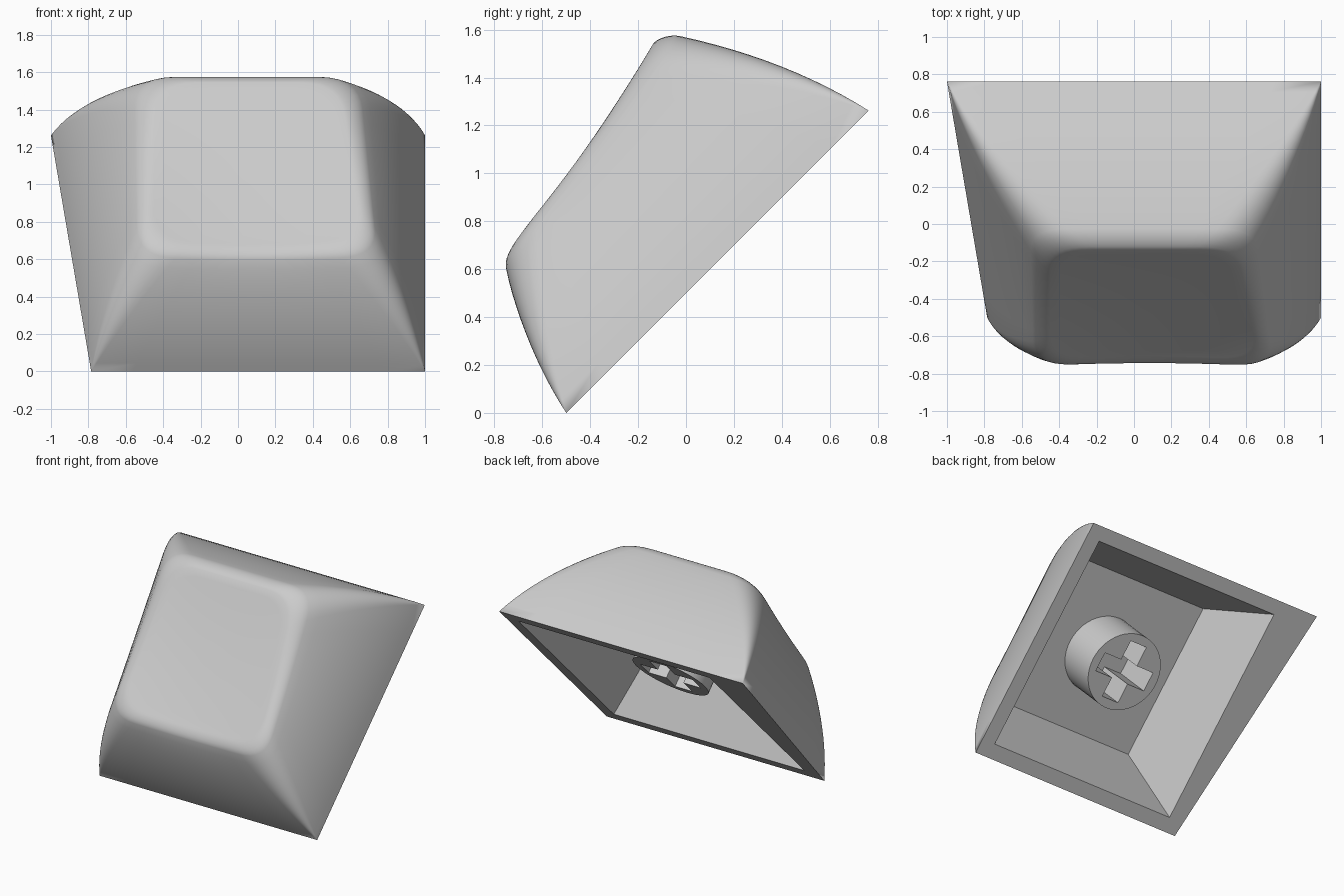
import bpy, bmesh, math
from mathutils import Matrix, Vector

if "Cube" in bpy.data.objects:
    bpy.data.objects.remove(bpy.data.objects["Cube"])

# The cap is built lying flat (x, v = depth, n = height), then tipped back 45 degrees
TILT = Matrix.Translation((0, -0.5, 0)) @ Matrix.Rotation(math.radians(45), 4, 'X')

# Corners: front left, front right, back right, back left
BASE = [Vector(p) for p in ((-0.785, 0), (1, 0), (1, 1.785), (-1, 1.785))]
TOP = [Vector(p) for p in ((-0.51, 0.28), (0.72, 0.28), (0.61, 1.41), (-0.505, 1.41))]
SIGNS = [(1, 1), (-1, 1), (-1, -1), (1, -1)]

grey = bpy.data.materials.new("light_grey")
grey.diffuse_color = (0.6, 0.6, 0.6, 1)
grey.use_nodes = True
grey.node_tree.nodes["Principled BSDF"].inputs["Base Color"].default_value = grey.diffuse_color


def outline(corners, r, arc=8, straight=8):
    """Rounded four-sided outline with a fixed point count."""
    pts = []
    for i, p in enumerate(corners):
        nxt, prev = corners[(i + 1) % 4], corners[i - 1]
        a = p + (prev - p).normalized() * r
        b = p + (nxt - p).normalized() * r
        for k in range(arc + 1):
            u = k / arc
            pts.append(a * (1 - u) ** 2 + p * 2 * u * (1 - u) + b * u * u)
        end = nxt + (p - nxt).normalized() * r
        pts += [b.lerp(end, k / straight) for k in range(1, straight)]
    return pts


def cap_height(p, t):
    """Sloping, slightly dished top, scaled down toward the base by t."""
    w = (p.y - 0.28) / 1.13
    X = max(-1, min(1, (p.x - 0.08) / 0.58))
    V = max(-1, min(1, 2 * w - 1))
    dish = 0.03 * (1 - X * X) * (1 - V) / 2 + 0.02 * (1 - V * V)
    return 0.66 + 0.174 * max(0, min(1, w)) - dish * t ** 6


def outer_ring(t, inset=0.0, scale=1.0):
    f = 0.5 * t + 0.5 * t * t
    corners = [b.lerp(c, f) + Vector(s) * inset for b, c, s in zip(BASE, TOP, SIGNS)]
    mid = sum(corners, Vector((0, 0))) / 4
    lo, hi = corners[0].y, corners[2].y
    ring = []
    for p in outline(corners, 0.22 * t):
        q = mid + (p - mid) * scale
        # match each point to the place on the top it rises to
        top = Vector((q.x, 0.28 + 1.13 * (q.y - lo) / (hi - lo)))
        ring.append((q.x, q.y, t * cap_height(top, t)))
    return ring


def rect_ring(x0, x1, v0, v1, n):
    corners = [Vector(p) for p in ((x0, v0), (x1, v0), (x1, v1), (x0, v1))]
    return [(p.x, p.y, n) for p in outline(corners, 0)]


def finish(ob):
    ob.data.materials.clear()
    ob.data.materials.append(grey)
    ob.matrix_world = TILT
    bpy.ops.object.select_all(action='DESELECT')
    ob.select_set(True)
    bpy.context.view_layer.objects.active = ob
    bpy.ops.object.shade_smooth_by_angle(angle=math.radians(32))


# Cap shell: cavity floor, opening, bulging sides, soft rim, dished top
rings = [rect_ring(-0.47, 0.685, 0.327, 1.46, 0.5),
         rect_ring(-0.676, 0.891, 0.105, 1.683, 0)]
rings += [outer_ring(0.93 * k / 12) for k in range(13)]
for k in range(1, 7):
    a = math.radians(15 * k)
    rings.append(outer_ring(0.93 + 0.07 * math.sin(a), 0.06 * (1 - math.cos(a))))
rings += [outer_ring(1, 0.06, s) for s in (0.9, 0.75, 0.6, 0.45, 0.3, 0.15)]

bm = bmesh.new()
loops = [[bm.verts.new(p) for p in ring] for ring in rings]
count = len(loops[0])
for lower, upper in zip(loops, loops[1:]):
    for i in range(count):
        j = (i + 1) % count
        bm.faces.new((lower[i], lower[j], upper[j], upper[i]))
bm.faces.new(loops[0][::-1])
bm.faces.new(loops[-1])
bmesh.ops.remove_doubles(bm, verts=bm.verts, dist=0.0002)
bmesh.ops.recalc_face_normals(bm, faces=bm.faces)
mesh = bpy.data.meshes.new("cap_shell")
bm.to_mesh(mesh)
bm.free()
shell = bpy.data.objects.new("cap_shell", mesh)
bpy.context.collection.objects.link(shell)
finish(shell)

# Stem: round post with a cross-shaped socket, extruded from a flat profile
CX, CV, R, ARM, HALF = 0.108, 0.894, 0.28, 0.215, 0.07
circle = [(R * math.cos(math.tau * k / 48), R * math.sin(math.tau * k / 48)) for k in range(48)]
cross = []
for k in range(4):
    c, s = round(math.cos(k * math.pi / 2)), round(math.sin(k * math.pi / 2))
    for x, y in ((ARM, -HALF), (ARM, HALF), (HALF, HALF)):
        cross.append((c * x - s * y, s * x + c * y))
curve = bpy.data.curves.new("stem", 'CURVE')
curve.dimensions = '2D'
curve.fill_mode = 'BOTH'
curve.extrude = 0.18
for pts in (circle, cross):
    sp = curve.splines.new('POLY')
    sp.points.add(len(pts) - 1)
    for point, (x, y) in zip(sp.points, pts):
        point.co = (x, y, 0, 1)
    sp.use_cyclic_u = True
stem = bpy.data.objects.new("stem", curve)
bpy.context.collection.objects.link(stem)
bpy.ops.object.select_all(action='DESELECT')
stem.select_set(True)
bpy.context.view_layer.objects.active = stem
bpy.ops.object.convert(target='MESH')
stem = bpy.context.view_layer.objects.active
stem.name = "stem"
stem.data.transform(Matrix.Translation((CX, CV, 0.33)))
bm = bmesh.new()
bm.from_mesh(stem.data)
bmesh.ops.remove_doubles(bm, verts=bm.verts, dist=0.0002)
bmesh.ops.recalc_face_normals(bm, faces=bm.faces)
bm.to_mesh(stem.data)
bm.free()
finish(stem)
